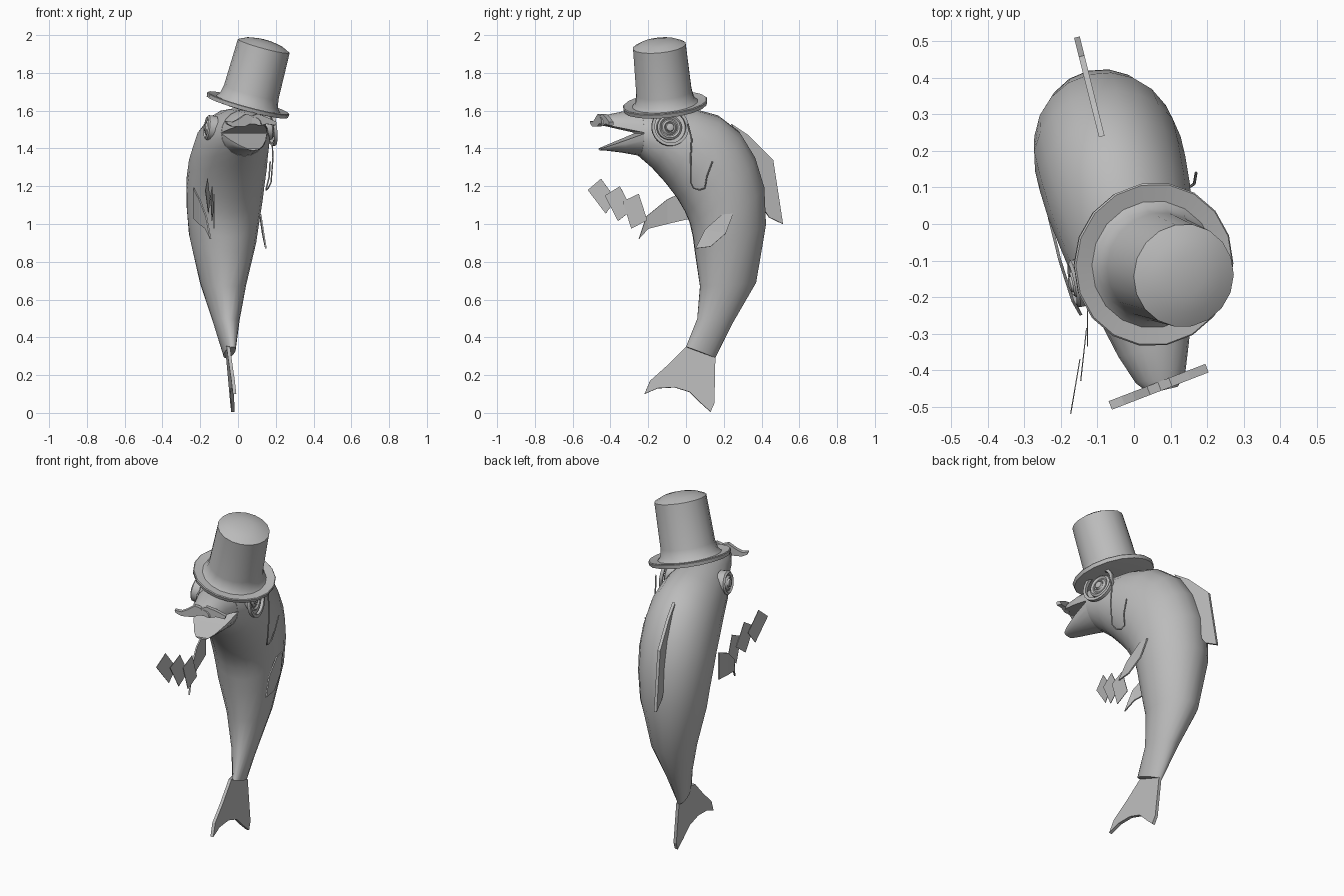
import bpy, bmesh, math
from mathutils import Vector, Matrix

if "Cube" in bpy.data.objects:
    bpy.data.objects.remove(bpy.data.objects["Cube"])

GREY = bpy.data.materials.new("plain grey")
GREY.diffuse_color = (0.5, 0.5, 0.5, 1)
GREY.use_nodes = True
GREY.node_tree.nodes["Principled BSDF"].inputs["Base Color"].default_value = GREY.diffuse_color


def finish(name, bm, smooth=True, angle=35):
    bmesh.ops.recalc_face_normals(bm, faces=bm.faces)
    me = bpy.data.meshes.new(name)
    bm.to_mesh(me)
    bm.free()
    me.materials.append(GREY)
    ob = bpy.data.objects.new(name, me)
    bpy.context.collection.objects.link(ob)
    if smooth:
        bpy.ops.object.select_all(action='DESELECT')
        ob.select_set(True)
        bpy.context.view_layer.objects.active = ob
        bpy.ops.object.shade_smooth_by_angle(angle=math.radians(angle))
    return ob


def mid_x(y):
    """Centre plane of the fish, turned a little about z."""
    return 0.08 - 0.236 * (y + 0.45)


def place(y, z, side=0.0):
    return Vector((mid_x(y) + side * 0.973, y + side * 0.23, z))


def loft(name, rings, angle=50):
    bm = bmesh.new()
    rows = [[bm.verts.new(p) for p in r] for r in rings]
    n = len(rows[0])
    for a, b in zip(rows, rows[1:]):
        for i in range(n):
            bm.faces.new((a[i], a[(i + 1) % n], b[(i + 1) % n], b[i]))
    bm.faces.new(rows[0])
    bm.faces.new(rows[-1])
    return finish(name, bm, True, angle)


def plate(name, pts, thick):
    """Thin sheet through 3D outline points."""
    bm = bmesh.new()
    f = bm.faces.new([bm.verts.new(p) for p in pts])
    f.normal_update()
    off = f.normal * thick
    bmesh.ops.translate(bm, verts=bm.verts, vec=-off / 2)
    ret = bmesh.ops.extrude_face_region(bm, geom=[f], use_keep_orig=True)
    bmesh.ops.translate(bm, vec=off, verts=[v for v in ret["geom"] if isinstance(v, bmesh.types.BMVert)])
    bmesh.ops.triangulate(bm, faces=[g for g in bm.faces if len(g.verts) > 4])
    return finish(name, bm, False)


def lathe(name, profile, origin, axis, segs, closed=False, angle=35):
    """Spin (radius, height) points about an axis."""
    q = Vector((0, 0, 1)).rotation_difference(Vector(axis))
    bm = bmesh.new()
    rows = []
    for r, h in profile:
        if r < 1e-5:
            rows.append([bm.verts.new((0, 0, h))] * segs)
        else:
            rows.append([bm.verts.new((r * math.cos(t), r * math.sin(t), h))
                         for t in (2 * math.pi * i / segs for i in range(segs))])
    pairs = list(zip(rows, rows[1:])) + ([(rows[-1], rows[0])] if closed else [])
    for a, b in pairs:
        for i in range(segs):
            j = (i + 1) % segs
            bm.faces.new(list(dict.fromkeys((a[i], a[j], b[j], b[i]))))
    bm.transform(Matrix.Translation(origin) @ q.to_matrix().to_4x4())
    return finish(name, bm, True, angle)


# body: (back y, back z, belly y, belly z, half width)
SECTIONS = [(-.25, 1.605, -.25, 1.36, .125), (-.12, 1.615, -.17, 1.29, .165),
            (.04, 1.61, -.10, 1.21, .185), (.17, 1.575, -.04, 1.13, .2),
            (.28, 1.49, 0, 1.06, .205), (.36, 1.36, .025, 1.0, .205),
            (.41, 1.2, .04, .93, .195), (.42, 1.0, .05, .85, .178),
            (.37, .69, .075, .67, .12), (.25, .48, .06, .5, .07),
            (.155, .29, 0, .35, .028)]
N = 20
rings = []
for ty, tz, by, bz, w in SECTIONS:
    ring = []
    for i in range(N):
        t = 2 * math.pi * i / N
        c = (1 + math.cos(t)) / 2
        ring.append(place(by + (ty - by) * c, bz + (tz - bz) * c, w * math.sin(t)))
    rings.append(ring)
loft("body", rings)


# jaws: half-round sections with a flat mouth side
def jaw(name, sections, sign):
    out = []
    for y, z, h, w in sections:
        out.append([place(y, z + sign * h * math.sin(math.pi * i / 10), w * math.cos(math.pi * i / 10))
                    for i in range(11)])
    loft(name, out, 45)


jaw("upper_jaw", [(-.24, 1.482, .122, .126), (-.34, 1.503, .092, .1), (-.42, 1.52, .058, .07),
                  (-.455, 1.53, .035, .04)], 1)
jaw("lower_jaw", [(-.24, 1.482, .122, .126), (-.34, 1.443, .065, .095), (-.42, 1.413, .025, .06),
                  (-.455, 1.40, .01, .035)], -1)

# tail fin
TAIL = [(.0, .35), (-.1, .25), (-.19, .17), (-.22, .1), (-.15, .13), (-.06, .135), (.02, .11),
        (.08, .05), (.13, .005), (.15, .05), (.155, .29), (.09, .36)]
plate("tail_fin", [(-.02 - .09 * z - .05 * y, y, z) for y, z in TAIL], .018)

# dorsal fin
BACK = [(.24, 1.53), (.33, 1.47), (.46, 1.34), (.512, 1.0), (.44, 1.035), (.395, 1.1), (.34, 1.3)]
plate("dorsal_fin", [(-.096 - .25 * (y - .27), y, z) for y, z in BACK], .016)

# side fins
HAND = [(.03, 1.19), (-.1, 1.13), (-.21, 1.04), (-.25, .92), (-.2, .975), (-.1, 1.0), (.03, 1.03)]
plate("left_fin", [(-.235 + (.32 * max(0, -y) if y > -.24 else .09), y, z) for y, z in HAND], .008)
plate("right_fin", [(x, y, z) for x, y, z in
                    [(.115, .25, 1.055), (.12, .19, 1.05), (.132, .1, .97), (.148, .05, .87),
                     (.145, .13, .88), (.13, .21, .95)]], .008)

# fan of cards held in the left fin
CARDS = [[(-.335, 1.12), (-.25, 1.16), (-.205, 1.02), (-.29, .975)],
         [(-.43, 1.15), (-.35, 1.2), (-.285, 1.075), (-.36, 1.015)],
         [(-.52, 1.18), (-.45, 1.24), (-.37, 1.13), (-.425, 1.055)]]
for k, (c, x0, s) in enumerate(zip(CARDS, (-.127, -.13, -.148), (0, .11, .17))):
    plate(f"card_{k + 1}", [(x0 + s * (y - c[2][0]), y, z) for y, z in c], .003)

# eyes: raised ring around a domed ball
for side, lab in ((1, "right"), (-1, "left")):
    axis = Vector((side * .973, side * .2, .12)).normalized()
    o = place(-.125, 1.51, side * .158)
    lathe(lab + "_eye", [(.066, -.03), (.066, .012), (.056, .02), (.046, .012), (.04, .012),
                         (.03, .022), (.024, .016), (.02, .026), (0, .032)], o, axis, 20)
    if side == 1:
        lathe("monocle", [(.1, .012), (.1, .03), (.084, .03), (.084, .012)], o, axis, 24, True)

# monocle cord
cu = bpy.data.curves.new("cord", 'CURVE')
cu.dimensions = '3D'
cu.bevel_depth = .004
cu.bevel_resolution = 1
sp = cu.splines.new('POLY')
CORD = [(.19, .01, 1.53), (.18, .03, 1.45), (.185, .025, 1.35), (.175, .025, 1.22), (.16, .04, 1.19),
        (.15, .07, 1.18), (.15, .1, 1.19), (.165, .11, 1.25), (.17, .14, 1.33)]
sp.points.add(len(CORD) - 1)
for p, c in zip(sp.points, CORD):
    p.co = (*c, 1)
cu.materials.append(GREY)
bpy.context.collection.objects.link(bpy.data.objects.new("monocle_cord", cu))

# moustache
WAVE = [(-.065, 1.545), (-.03, 1.54), (0, 1.555), (.04, 1.583), (.07, 1.572), (.1, 1.583), (.15, 1.565),
        (.2, 1.54), (.195, 1.522), (.15, 1.53), (.11, 1.52), (.07, 1.535), (.03, 1.515), (-.03, 1.515),
        (-.06, 1.53)]
plate("moustache", [(x, -.472 + .385 * x, z) for x, z in WAVE], .025)

# top hat
lathe("top_hat", [(0, -.02), (.16, -.02), (.222, -.012), (.226, .008), (.222, .012), (.175, .006),
                  (.158, .025), (.149, .07), (.142, .325), (.1, .345), (.05, .355), (0, .358)],
      (.052, -.11, 1.63), (.27, -.1, 1), 18)
